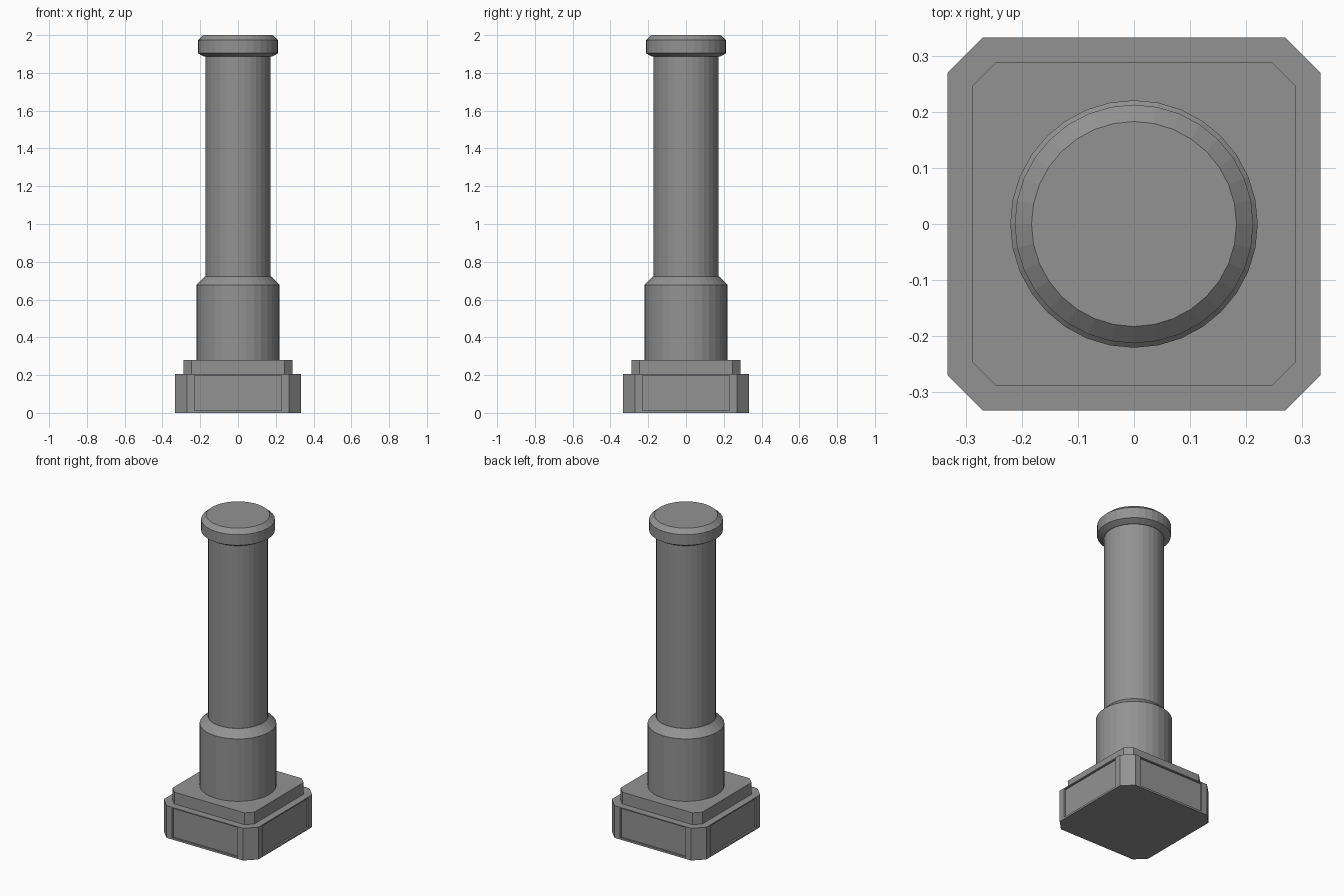
import bpy, bmesh
from math import cos, sin, pi

if "Cube" in bpy.data.objects:
    bpy.data.objects.remove(bpy.data.objects["Cube"])

GREY = bpy.data.materials.new("dark_grey")
GREY.diffuse_color = (0.29, 0.29, 0.29, 1)
GREY.use_nodes = True
GREY.node_tree.nodes["Principled BSDF"].inputs["Base Color"].default_value = GREY.diffuse_color


def finish(name, bm):
    bmesh.ops.recalc_face_normals(bm, faces=bm.faces)
    mesh = bpy.data.meshes.new(name)
    bm.to_mesh(mesh)
    bm.free()
    mesh.materials.append(GREY)
    obj = bpy.data.objects.new(name, mesh)
    bpy.context.collection.objects.link(obj)
    return obj


def loft(rings):
    """Closed solid from a stack of rings with equal point counts."""
    bm = bmesh.new()
    loops = [[bm.verts.new(p) for p in ring] for ring in rings]
    n = len(loops[0])
    for a, b in zip(loops, loops[1:]):
        for i in range(n):
            j = (i + 1) % n
            bm.faces.new((a[i], a[j], b[j], b[i]))
    bm.faces.new(loops[0][::-1])
    bm.faces.new(loops[-1])
    bmesh.ops.recalc_face_normals(bm, faces=bm.faces)
    return bm


def turned(name, profile, sides=32):
    return finish(name, loft([[(r * cos(2 * pi * i / sides), r * sin(2 * pi * i / sides), z)
                               for i in range(sides)] for r, z in profile]))


def chamfered_square(half, flat, z):
    return [(half, -flat, z), (half, flat, z), (flat, half, z), (-flat, half, z),
            (-half, flat, z), (-half, -flat, z), (-flat, -half, z), (flat, -half, z)]


# Base block with a sunken panel on each of the four sides
H, F, TOP = 0.333, 0.27, 0.205
PANEL, LOW, HIGH, DEPTH = 0.23, 0.012, 0.198, 0.011
bm = loft([chamfered_square(H, F, 0), chamfered_square(H, F, TOP)])
bm.normal_update()
sides = [f for f in bm.faces if max(abs(f.normal.x), abs(f.normal.y)) > 0.99]
for face in sides:
    normal = face.normal.copy()
    along = 1 if abs(normal.x) > 0.5 else 0
    bmesh.ops.inset_individual(bm, faces=[face], thickness=0.006)
    for v in face.verts:
        v.co[along] = PANEL if v.co[along] > 0 else -PANEL
        v.co.z = HIGH if v.co.z > TOP / 2 else LOW
    panel = bmesh.ops.extrude_discrete_faces(bm, faces=[face])["faces"][0]
    for v in panel.verts:
        v.co -= normal * DEPTH
finish("base_block", bm)

# Upper plinth step
finish("plinth_step", loft([chamfered_square(0.288, 0.247, TOP),
                            chamfered_square(0.288, 0.247, 0.28)]))

# Round column parts
turned("lower_collar", [(0.221, 0.28), (0.221, 0.677), (0.175, 0.722)])
turned("shaft", [(0.173, 0.70), (0.173, 1.90)])
turned("cap", [(0.18, 1.886), (0.213, 1.905), (0.213, 1.973), (0.183, 2.0)])
